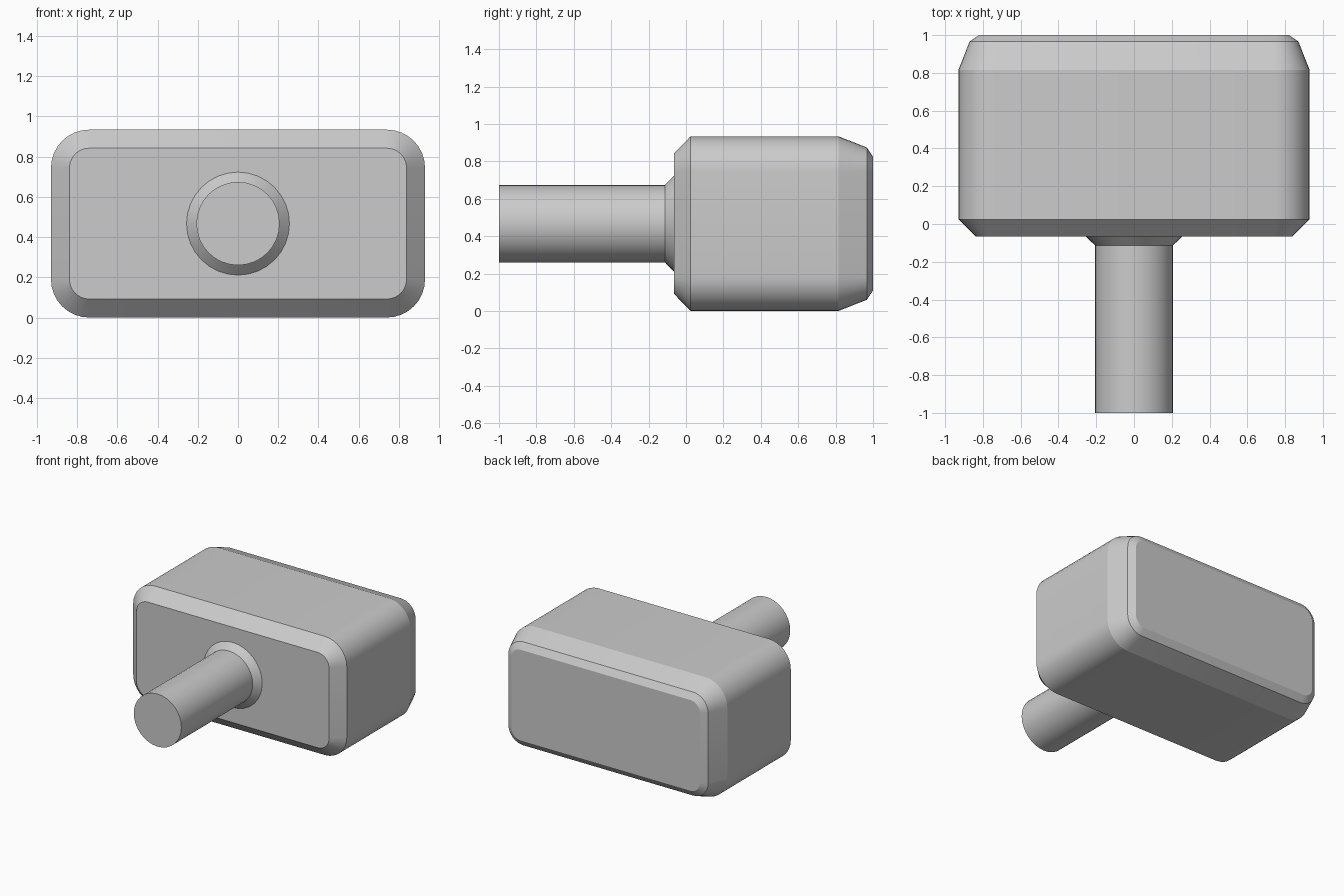
import bpy, bmesh
from math import sin, cos, pi, radians

if "Cube" in bpy.data.objects:
    bpy.data.objects.remove(bpy.data.objects["Cube"])

CZ = 0.467  # height of the shared axis


def loft(name, rings):
    """Skin a list of equal-length point rings and cap both ends."""
    bm = bmesh.new()
    loops = [[bm.verts.new(p) for p in ring] for ring in rings]
    n = len(loops[0])
    for a, b in zip(loops, loops[1:]):
        for i in range(n):
            j = (i + 1) % n
            bm.faces.new((a[i], a[j], b[j], b[i]))
    bm.faces.new(loops[0])
    bm.faces.new(loops[-1])
    bmesh.ops.recalc_face_normals(bm, faces=bm.faces)
    me = bpy.data.meshes.new(name)
    bm.to_mesh(me)
    bm.free()
    ob = bpy.data.objects.new(name, me)
    bpy.context.collection.objects.link(ob)
    bpy.ops.object.select_all(action='DESELECT')
    ob.select_set(True)
    bpy.context.view_layer.objects.active = ob
    bpy.ops.object.shade_smooth_by_angle(angle=radians(15))
    return ob


def rounded_rect(y, inset, hx=0.93, hz=0.467, r=0.19, seg=8):
    """Rounded rectangle in the xz plane, offset inwards by inset."""
    pts = []
    for k, (sx, sz) in enumerate([(1, 1), (-1, 1), (-1, -1), (1, -1)]):
        for i in range(seg + 1):
            a = (k + i / seg) * pi / 2
            pts.append((sx * (hx - r) + (r - inset) * cos(a), y,
                        CZ + sz * (hz - r) + (r - inset) * sin(a)))
    return pts


def circle(y, r, n=32):
    return [(r * cos(2 * pi * i / n), y, CZ + r * sin(2 * pi * i / n))
            for i in range(n)]


# Head block: chamfered front, two-step bevel at the back
loft("head_block", [rounded_rect(y, d) for y, d in
                    [(-0.065, 0.092), (0.025, 0), (0.815, 0),
                     (0.967, 0.06), (1.0, 0.11)]])

# Round shaft with a flared collar against the block
loft("shaft", [circle(y, r) for y, r in
               [(-1.0, 0.207), (-0.113, 0.207), (-0.065, 0.256)]])
